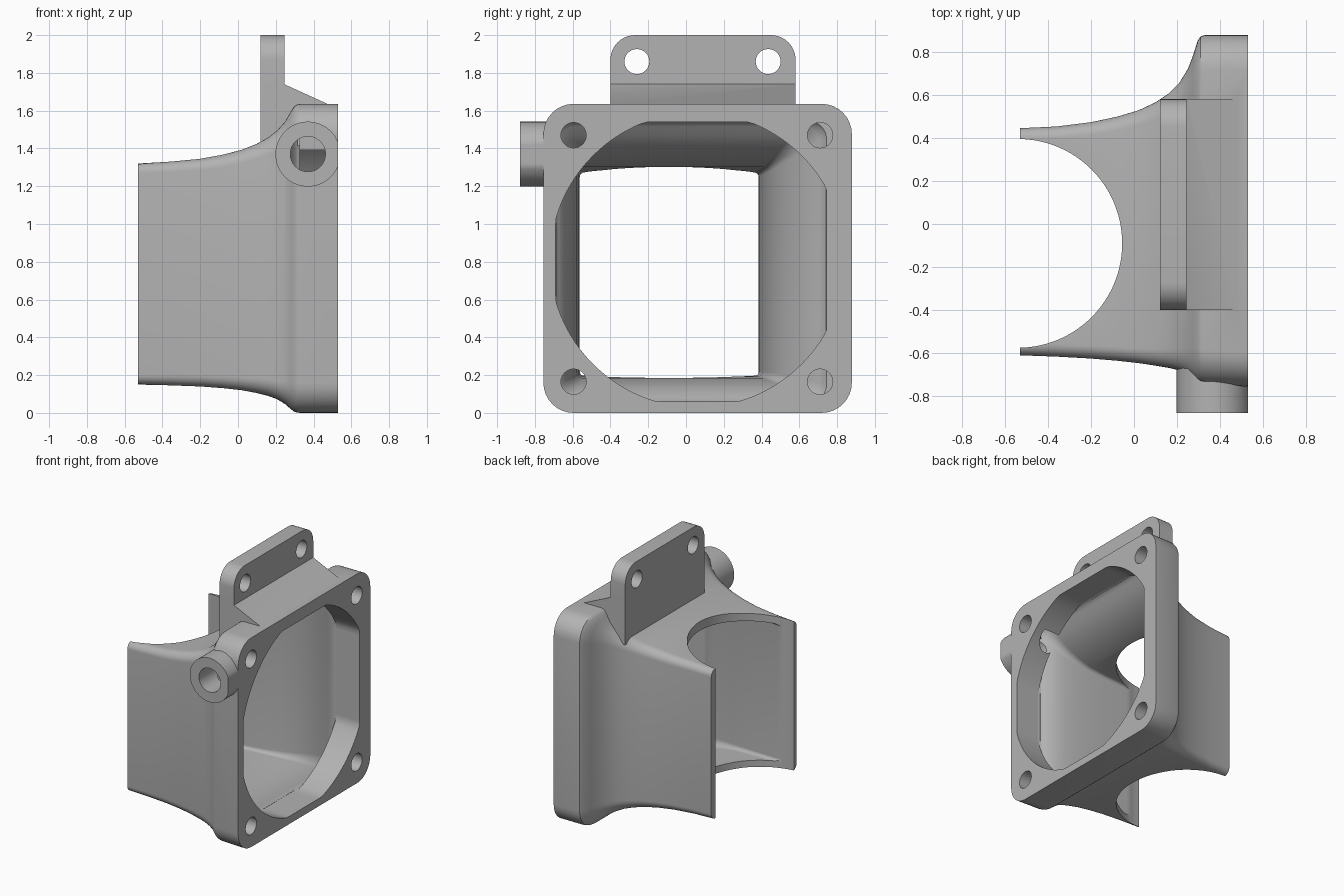
import bpy, bmesh, math
from mathutils import Vector

if "Cube" in bpy.data.objects:
    bpy.data.objects.remove(bpy.data.objects["Cube"])

grey = bpy.data.materials.new("plain grey")
grey.diffuse_color = (0.45, 0.45, 0.45, 1)
grey.use_nodes = True
grey.node_tree.nodes["Principled BSDF"].inputs["Base Color"].default_value = grey.diffuse_color


def loft(name, rings):
    """Solid skinned through equal-length rings, capped at both ends."""
    bm = bmesh.new()
    rows = [[bm.verts.new(p) for p in ring] for ring in rings]
    n = len(rows[0])
    for a, b in zip(rows, rows[1:]):
        for i in range(n):
            j = (i + 1) % n
            bm.faces.new((a[i], a[j], b[j], b[i]))
    bm.faces.new(rows[0][::-1])
    bm.faces.new(rows[-1])
    bmesh.ops.recalc_face_normals(bm, faces=bm.faces)
    me = bpy.data.meshes.new(name)
    bm.to_mesh(me)
    bm.free()
    me.materials.append(grey)
    ob = bpy.data.objects.new(name, me)
    bpy.context.collection.objects.link(ob)
    return ob


def prism(name, ring, direction):
    d = Vector(direction)
    return loft(name, [ring, [Vector(p) + d for p in ring]])


def circle(r, n=48):
    return [(r * math.cos(2 * math.pi * i / n), r * math.sin(2 * math.pi * i / n))
            for i in range(n)]


def section(x, y0, y1, z0, z1, r, seg=8):
    """Rounded rectangle standing across the x axis."""
    pts = []
    corners = ((y1 - r, z1 - r), (y0 + r, z1 - r), (y0 + r, z0 + r), (y1 - r, z0 + r))
    for k, (cy, cz) in enumerate(corners):
        for i in range(seg + 1):
            a = math.pi / 2 * (k + i / seg)
            pts.append((x, cy + r * math.cos(a), cz + r * math.sin(a)))
    return pts


def combine(target, tool, operation):
    mod = target.modifiers.new(operation.lower(), 'BOOLEAN')
    mod.operation, mod.solver, mod.object = operation, 'EXACT', tool
    bpy.context.view_layer.objects.active = target
    bpy.ops.object.modifier_apply(modifier=mod.name)
    bpy.data.objects.remove(tool)


# Outer skin: flared duct running into the square flange (x, y0, y1, z0, z1, r)
body = loft("fan_duct", [section(*s) for s in (
    (-0.53, -0.61, 0.445, 0.15, 1.32, 0.05),
    (-0.36, -0.616, 0.453, 0.146, 1.33, 0.055),
    (-0.20, -0.625, 0.473, 0.14, 1.345, 0.06),
    (-0.08, -0.635, 0.498, 0.131, 1.367, 0.065),
    (0.02, -0.646, 0.528, 0.12, 1.393, 0.07),
    (0.10, -0.658, 0.565, 0.105, 1.425, 0.08),
    (0.16, -0.668, 0.605, 0.09, 1.458, 0.09),
    (0.21, -0.68, 0.655, 0.071, 1.498, 0.10),
    (0.25, -0.695, 0.72, 0.046, 1.543, 0.12),
    (0.275, -0.713, 0.785, 0.024, 1.588, 0.14),
    (0.295, -0.73, 0.85, 0.008, 1.62, 0.155),
    (0.31, -0.74, 0.872, 0.002, 1.632, 0.16),
    (0.33, -0.745, 0.878, 0.0, 1.636, 0.16),
    (0.53, -0.755, 0.878, 0.0, 1.636, 0.16))])

# Mounting tab with rounded top corners
tab_top = [(0.12, 0.58, 1.40), ]
for cy, a0 in ((0.45, 0), (-0.27, 90)):
    for i in range(11):
        a = math.radians(a0 + 9 * i)
        tab_top.append((0.12, cy + 0.13 * math.cos(a), 1.87 + 0.13 * math.sin(a)))
tab_top.append((0.12, -0.40, 1.40))
tab = prism("mounting_tab", tab_top, (0.125, 0, 0))

# Wedge under the tab, its underside following the flare
wedge = prism("tab_wedge", [(x, -0.40, z) for x, z in (
    (0.13, 1.41), (0.13, 1.74), (0.245, 1.74), (0.48, 1.633), (0.48, 1.60), (0.31, 1.59), (0.245, 1.49))],
    (0, 0.98, 0))

# Side boss, flattened flush with the flange face
boss = prism("side_boss", [(min(0.37 + u, 0.53), -0.878, 1.37 + v)
                           for u, v in circle(0.172, 64)], (0, 0.27, 0))

# Tab underside cutter keeps the tab out of the duct
for part in (tab, wedge, boss):
    combine(body, part, 'UNION')

# Duct cavity
combine(body, loft("cavity", [section(*s) for s in (
    (-0.60, -0.56, 0.38, 0.20, 1.265, 0.02),
    (-0.40, -0.563, 0.386, 0.198, 1.27, 0.02),
    (-0.20, -0.57, 0.405, 0.192, 1.285, 0.025),
    (-0.05, -0.58, 0.437, 0.185, 1.303, 0.03),
    (0.06, -0.592, 0.48, 0.172, 1.34, 0.04),
    (0.14, -0.605, 0.53, 0.155, 1.38, 0.05),
    (0.20, -0.62, 0.583, 0.133, 1.423, 0.06),
    (0.25, -0.64, 0.645, 0.105, 1.47, 0.07),
    (0.285, -0.665, 0.705, 0.08, 1.515, 0.08),
    (0.305, -0.685, 0.738, 0.063, 1.538, 0.09),
    (0.325, -0.695, 0.75, 0.056, 1.545, 0.09))]), 'DIFFERENCE')

# Round fan opening with flattened sides, through the flange plate
opening = [(0.31, min(max(0.06 + u, -0.69), 0.745), min(max(0.81 + v, 0.06), 1.54))
           for u, v in circle(0.78, 128)]
combine(body, prism("opening", opening, (0.4, 0, 0)), 'DIFFERENCE')

# Vertical round cut-out at the rear
rear = [(-0.54 + u, -0.09 + v, -0.5) for u, v in circle(0.485, 128)]
combine(body, prism("rear_cut", rear, (0, 0, 2.2)), 'DIFFERENCE')

# Flange screw holes
for y in (-0.595, 0.71):
    for z in (0.165, 1.47):
        ring = [(0.315, y + u, z + v) for u, v in circle(0.067, 32)]
        combine(body, prism("screw_hole", ring, (0.4, 0, 0)), 'DIFFERENCE')

# Tab holes
for y in (-0.26, 0.435):
    ring = [(0.0, y + u, 1.86 + v) for u, v in circle(0.066, 32)]
    combine(body, prism("tab_hole", ring, (0.4, 0, 0)), 'DIFFERENCE')

# Boss bore into the duct
bore = [(0.37 + u, -1.0, 1.37 + v) for u, v in circle(0.093)]
combine(body, prism("bore", bore, (0, 0.54, 0)), 'DIFFERENCE')

bpy.ops.object.select_all(action='DESELECT')
body.select_set(True)
bpy.context.view_layer.objects.active = body
bpy.ops.object.shade_smooth_by_angle(angle=math.radians(30))
